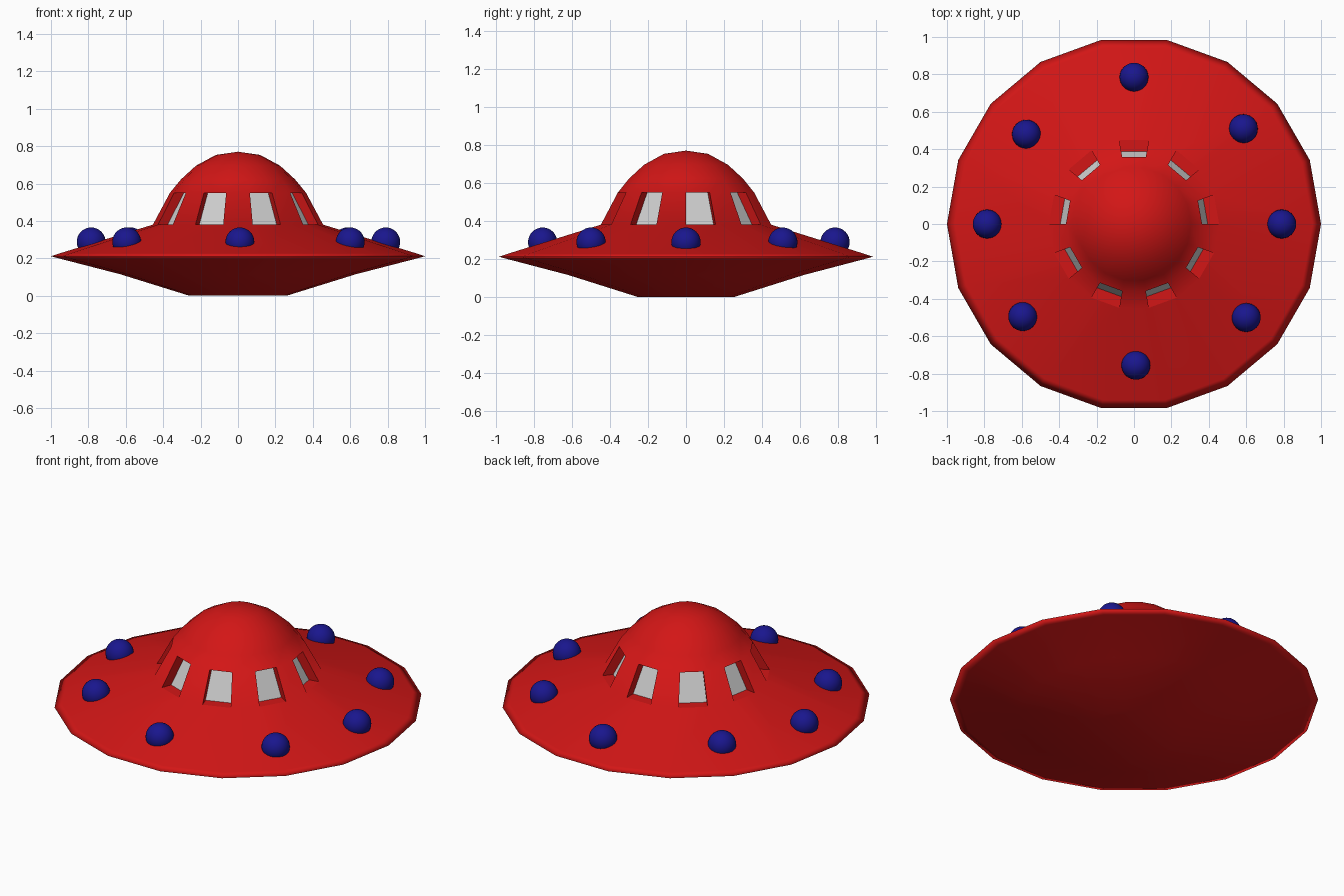
import bpy, bmesh, math
from mathutils import Vector

if "Cube" in bpy.data.objects:
    bpy.data.objects.remove(bpy.data.objects["Cube"])

SIDES = 18


def material(name, color):
    m = bpy.data.materials.new(name)
    m.diffuse_color = color
    m.use_nodes = True
    m.node_tree.nodes["Principled BSDF"].inputs["Base Color"].default_value = m.diffuse_color
    return m


def finish(bm, name, mat=None):
    me = bpy.data.meshes.new(name)
    bm.to_mesh(me)
    bm.free()
    ob = bpy.data.objects.new(name, me)
    bpy.context.collection.objects.link(ob)
    if mat:
        me.materials.append(mat)
    return ob


red = material("red_paint", (0.65, 0.008, 0.008, 1))
blue = material("blue_light", (0.01, 0.008, 0.27, 1))

# Saucer hull: lathed profile (radius, height) from underside to dome top
profile = [(0.26, 0.0), (0.63, 0.115), (0.955, 0.199), (1.0, 0.211),
           (0.955, 0.226), (0.455, 0.38), (0.364, 0.55), (0.305, 0.622),
           (0.225, 0.695), (0.118, 0.753)]
WALL = 5  # profile segment that carries the windows
bm = bmesh.new()
rings = []
for r, z in profile:
    rings.append([bm.verts.new((r * math.cos(2 * math.pi * i / SIDES),
                                r * math.sin(2 * math.pi * i / SIDES), z))
                  for i in range(SIDES)])
window_faces = []
for k in range(len(rings) - 1):
    a, b = rings[k], rings[k + 1]
    for i in range(SIDES):
        j = (i + 1) % SIDES
        f = bm.faces.new((a[i], a[j], b[j], b[i]))
        if k == WALL and i % 2 == 0:
            window_faces.append(f)
bm.faces.new(rings[0][::-1])
top = bm.verts.new((0, 0, 0.77))
for i in range(SIDES):
    bm.faces.new((rings[-1][i], rings[-1][(i + 1) % SIDES], top))
for f in bm.faces:
    f.smooth = True

# Window recesses: inset every other wall face and push it inward
bmesh.ops.inset_individual(bm, faces=window_faces, thickness=0.018)
panes = bmesh.new()
for f in window_faces:
    c = f.calc_center_median()
    inward = -Vector((c.x, c.y, 0)).normalized() * 0.06
    outer = list(f.verts)
    inner = [bm.verts.new(v.co + inward) for v in outer]
    for i in range(4):
        j = (i + 1) % 4
        side = bm.faces.new((outer[i], outer[j], inner[j], inner[i]))
        side.smooth = False
    panes.faces.new([panes.verts.new(v.co) for v in inner])
bmesh.ops.delete(bm, geom=window_faces, context='FACES_ONLY')
finish(bm, "saucer_hull", red)

# Grey window panes
finish(panes, "window_panes")

# Blue lights around the upper deck
lights = [(0, 0.785), (0.585, 0.51), (0.79, 0), (0.6, -0.5),
          (0.01, -0.755), (-0.595, -0.495), (-0.785, 0), (-0.575, 0.48)]
for n, (x, y) in enumerate(lights):
    bm = bmesh.new()
    bmesh.ops.create_uvsphere(bm, u_segments=32, v_segments=16, radius=0.077)
    for f in bm.faces:
        f.smooth = True
    ob = finish(bm, f"deck_light_{n + 1}", blue)
    ob.location = (x, y, 0.288)
